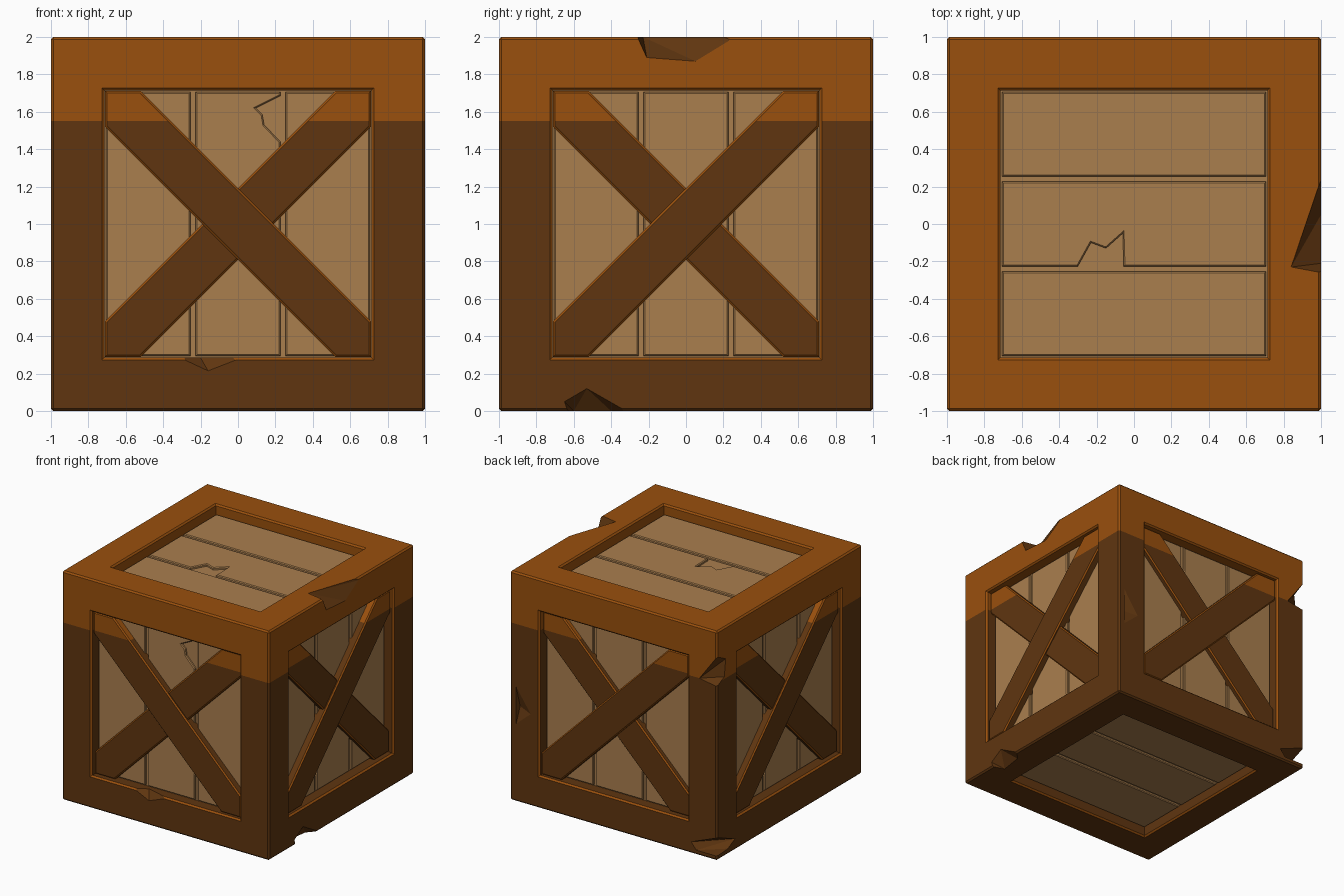
import bpy, bmesh, math
from mathutils import Matrix, Vector

if "Cube" in bpy.data.objects:
    bpy.data.objects.remove(bpy.data.objects["Cube"])


def material(name, col):
    m = bpy.data.materials.new(name)
    m.diffuse_color = (*col, 1)
    m.use_nodes = True
    m.node_tree.nodes["Principled BSDF"].inputs["Base Color"].default_value = m.diffuse_color
    return m


MATS = [material("orange_wood", (0.32, 0.08, 0.004)),
        material("dark_wood", (0.115, 0.036, 0.005)),
        material("tan_planks", (0.40, 0.21, 0.076))]
ORANGE, DARK, TAN = 0, 1, 2
LINE = 1.55          # height where the dark stain ends


def finish(name, bm):
    me = bpy.data.meshes.new(name)
    bm.to_mesh(me)
    bm.free()
    ob = bpy.data.objects.new(name, me)
    bpy.context.collection.objects.link(ob)
    for m in MATS:
        me.materials.append(m)
    return ob


def cut_at_line(bm):
    bmesh.ops.bisect_plane(bm, geom=bm.verts[:] + bm.edges[:] + bm.faces[:],
                           dist=1e-5, plane_co=(0, 0, LINE), plane_no=(0, 0, 1))


def by_height(f):
    return DARK if f.calc_center_median().z < LINE else ORANGE


# frame: cube with a framed pocket in each side
bm = bmesh.new()
bmesh.ops.create_cube(bm, size=2)
faces = bm.faces[:]
bmesh.ops.inset_individual(bm, faces=faces, thickness=0.285, use_even_offset=True)
for f in faces:
    n = f.normal.copy()
    new = bmesh.ops.extrude_discrete_faces(bm, faces=[f])["faces"][0]
    bmesh.ops.translate(bm, verts=new.verts[:], vec=-n * 0.1)


def ring(v):
    """2 = outer corner, 1 = rim of an opening, 0 = pocket floor"""
    c = sorted(abs(a) for a in v.co)
    return 2 if c[0] > 0.99 else 1 if c[2] > 0.99 else 0


edges = [e for e in bm.edges
         if ring(e.verts[0]) == ring(e.verts[1]) and ring(e.verts[0]) > 0]
bmesh.ops.bevel(bm, geom=edges, offset=0.013, segments=1, affect='EDGES',
                profile=0.5)
bmesh.ops.translate(bm, verts=bm.verts[:], vec=(0, 0, 1))
bmesh.ops.recalc_face_normals(bm, faces=bm.faces[:])
cut_at_line(bm)
for f in bm.faces:
    c = sorted(abs(a) for a in f.calc_center_median() - Vector((0, 0, 1)))
    slanted = max(abs(a) for a in f.normal) < 0.95
    if abs(c[2] - 0.9) < 0.002 and c[1] < 0.71:
        f.material_index = TAN
    elif slanted and c[1] < 0.9:
        f.material_index = ORANGE
    else:
        f.material_index = by_height(f)
frame = finish("crate_frame", bm)

# chips broken out of the frame: surface points and outward direction
CHIPS = [
    ("top_right", [(1, -.26, 2), (1, -.21, 1.89), (1, .05, 1.87), (1, .23, 1.98),
                   (.84, -.23, 2), (1, .24, 2)], (.1, 0, .1)),
    ("front_lip", [(-.31, -1, .285), (-.16, -1, .215), (.02, -1, .285),
                   (-.2, -.94, .285)], (0, -.1, .1)),
    ("low_right", [(1, -.65, .05), (1, -.53, .12), (1, -.32, 0), (.9, -.6, 0),
                   (.93, -.4, 0), (1, -.62, 0)], (.1, 0, -.1)),
    ("back_left", [(-1, 1, 1.78), (-.83, 1, 1.55), (-1, .9, 1.57),
                   (-1, 1, 1.52), (-1, .88, 1.72)], (-.1, .1, 0)),
    ("low_back_left", [(-1, 1, .2), (-.75, 1, .1), (-.8, 1, .04), (-1, 1, .04),
                       (-1, .85, .05), (-1, .75, .1)], (-.1, .1, 0)),
    ("back_edge", [(.94, 1, 1), (.8, 1, .8), (.94, 1, .68), (.93, .96, .82)],
     (0, .1, 0)),
]
for name, pts, out in CHIPS:
    bm = bmesh.new()
    for p in pts:
        bm.verts.new(p)
        bm.verts.new(Vector(p) + Vector(out))
    hull = bmesh.ops.convex_hull(bm, input=bm.verts[:])
    loose = [v for v in bm.verts if not v.link_faces]
    bmesh.ops.delete(bm, geom=loose, context='VERTS')
    bmesh.ops.recalc_face_normals(bm, faces=bm.faces[:])
    for f in bm.faces:
        f.material_index = DARK
    cutter = finish("chip_cutter_" + name, bm)
    cutter.hide_render = True
    cutter.hide_set(True)
    mod = frame.modifiers.new("chip_" + name, 'BOOLEAN')
    mod.operation = 'DIFFERENCE'
    mod.solver = 'EXACT'
    mod.object = cutter


def plate(name, mat, pts, hi, bevel, beam):
    """Chamfered plate on a side of the crate; pts are in that side's plane."""
    bm = bmesh.new()
    base = bm.faces.new([bm.verts.new((u, v, 0.895)) for u, v in pts])
    top = bmesh.ops.extrude_face_region(bm, geom=[base], use_keep_orig=True)["geom"]
    bmesh.ops.translate(bm, vec=(0, 0, hi - 0.895),
                        verts=[g for g in top if isinstance(g, bmesh.types.BMVert)])
    bmesh.ops.recalc_face_normals(bm, faces=bm.faces[:])
    rim = [e for e in bm.edges if all(v.co.z > hi - 0.001 for v in e.verts)]
    bmesh.ops.bevel(bm, geom=rim, offset=bevel, segments=1, affect='EDGES',
                    profile=0.5, clamp_overlap=True)
    bm.transform(mat)
    bm.normal_update()
    axis = mat.to_3x3() @ Vector((0, 0, 1))
    if beam:
        cut_at_line(bm)
    for f in bm.faces:
        if not beam:
            f.material_index = TAN
        elif 0.1 < f.normal.dot(axis) < 0.95:
            f.material_index = ORANGE
        else:
            f.material_index = by_height(f)
    finish(name, bm)


# sides of the crate as local frames (u right, v up, n outward)
UP = Matrix.Translation((0, 0, 1))
SIDES = {n: UP @ Matrix.Rotation(k * math.pi / 2, 4, 'Z') @ Matrix.Rotation(math.pi / 2, 4, 'X')
         for k, n in enumerate(("front", "right", "back", "left"))}
LIDS = {"top": UP, "bottom": UP @ Matrix.Rotation(math.pi, 4, 'X')}
E, G = 0.705, 0.226
STRIPS = [(-E, -0.254), (-G, G), (0.254, E)]

# vertical planks and crossed beams on the four sides
DIAG = [(-.71, -.71), (-.52, -.71), (.71, .52), (.71, .71), (.52, .71), (-.71, -.52)]
MIRROR = [(-u, v) for u, v in reversed(DIAG)]
for side, mat in SIDES.items():
    for i, (a, b) in enumerate(STRIPS):
        pts = [(a, -E), (b, -E), (b, E), (a, E)]
        if side == "front" and i == 1:      # broken plank
            pts[2:2] = [(G, .44), (.14, .53), (.13, .585), (.095, .62), (G, .685)]
        plate(f"{side}_plank_{i + 1}", mat, pts, 0.92, 0.007, False)
    over, under = (MIRROR, DIAG) if side == "front" else (DIAG, MIRROR)
    plate(side + "_beam_over", mat, over, 0.98, 0.01, True)
    plate(side + "_beam_under", mat, under, 0.962, 0.01, True)

# planks on top and bottom run along x
for side, mat in LIDS.items():
    for i, (a, b) in enumerate(STRIPS):
        pts = [(-E, a), (E, a), (E, b), (-E, b)]
        if side == "top" and i == 1:        # broken plank
            pts[1:1] = [(-.30, -G), (-.23, -.10), (-.15, -.13), (-.06, -.05), (-.055, -G)]
        plate(f"{side}_plank_{i + 1}", mat, pts, 0.92, 0.007, False)
